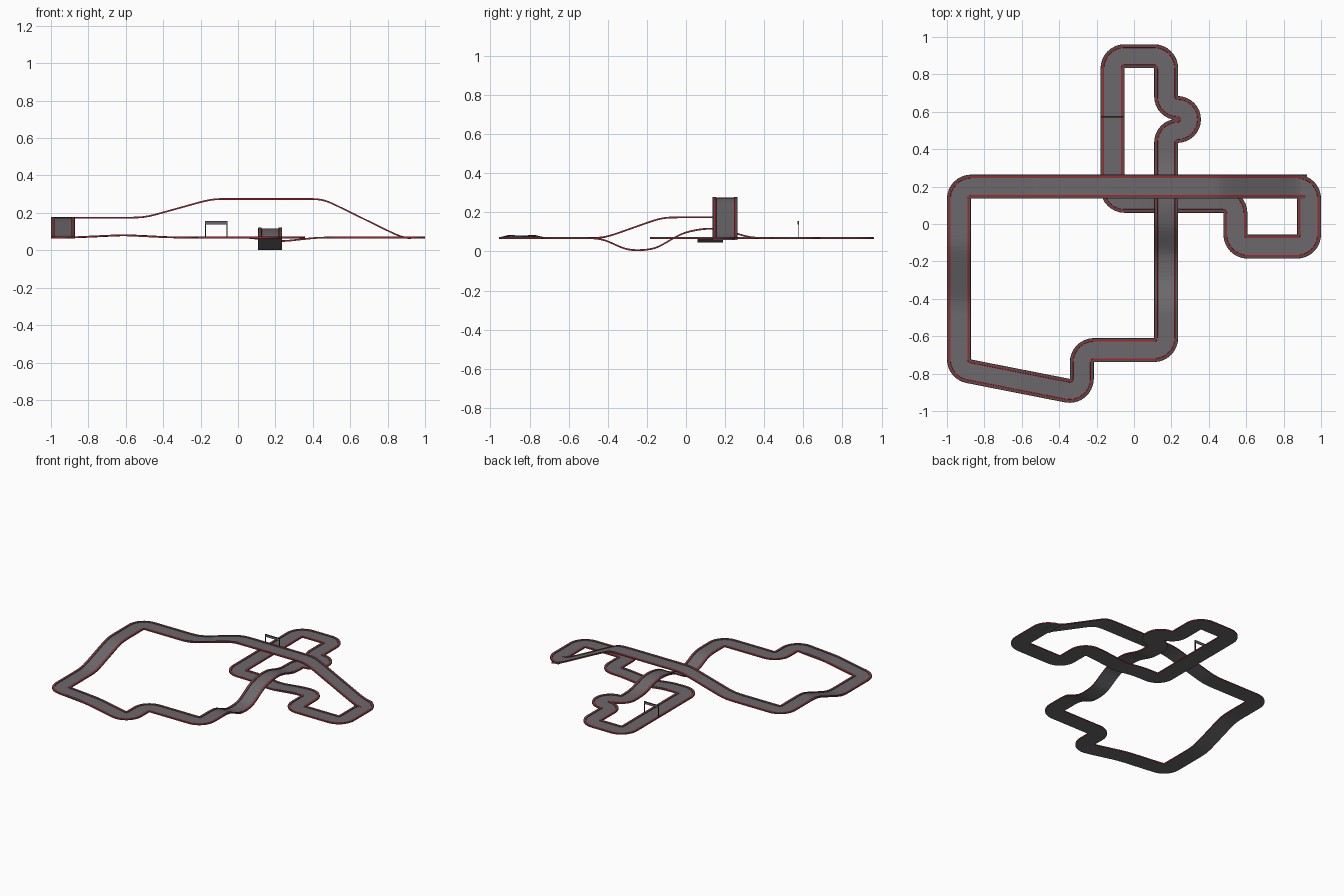
import bpy, bmesh, math
from mathutils import Vector

cube = bpy.data.objects.get("Cube")
if cube:
    bpy.data.objects.remove(cube)


def material(name, rgb):
    m = bpy.data.materials.new(name)
    m.use_nodes = True
    m.diffuse_color = (*rgb, 1)
    m.node_tree.nodes["Principled BSDF"].inputs["Base Color"].default_value = (*rgb, 1)
    return m


ASPHALT = material("asphalt grey", (0.148, 0.14, 0.15))
RED = material("kerb red", (0.42, 0.015, 0.02))
EDGE = material("edge grey", (0.08, 0.08, 0.08))
DARK = material("gate dark", (0.035, 0.035, 0.035))

G, R = 0.069, 0.065      # ground level and corner radius
H = 0.061                # hairpin radius
# Centre line: x, y, z, corner radius
WAY = [
    (0.865, 0.2, G, 0), (0.936, 0.2, G, R), (0.936, -0.121, G, R),
    (0.542, -0.121, G, R), (0.542, 0.124, G, R), (0.43, 0.124, G, 0),
    (0.22, 0.124, 0.046, 0), (0.06, 0.124, G, 0), (-0.115, 0.124, G, R),
    (-0.115, 0.897, G, R), (0.172, 0.897, G, R),
    (0.172, 0.62, G, H), (0.294, 0.62, G, H), (0.294, 0.498, G, H), (0.172, 0.498, G, H),
    (0.172, 0.33, G, 0), (0.172, 0.18, 0.118, 0), (0.172, 0.09, 0.118, 0),
    (0.172, -0.02, 0.096, 0), (0.172, -0.16, 0.01, 0), (0.172, -0.3, 0.004, 0),
    (0.172, -0.43, G, 0), (0.172, -0.674, G, R), (-0.279, -0.674, G, R),
    (-0.279, -0.906, G, R), (-0.61, -0.841, 0.082, 0), (-0.936, -0.777, G, R),
    (-0.936, -0.42, G, 0), (-0.936, -0.12, 0.175, 0), (-0.936, 0.2, 0.175, R),
    (-0.5, 0.2, 0.175, 0), (-0.14, 0.2, 0.275, 0), (0.455, 0.2, 0.275, 0),
    (0.885, 0.2, 0.064, 0), (0.925, 0.2, 0.064, 0),
]


def corner(prev, here, nxt, r):
    """Points of a round corner in plan."""
    p = here.xy
    a, b = (prev.xy - p).normalized(), (nxt.xy - p).normalized()
    half = a.angle(b) / 2
    mid = p + (a + b).normalized() * r / math.sin(half)
    start = p + a * r / math.tan(half) - mid
    sweep = math.pi - 2 * half
    sign = 1 if start.x * (p - mid).y - start.y * (p - mid).x > 0 else -1
    out = []
    for i in range(9):
        t = sign * sweep * i / 8
        c, s = math.cos(t), math.sin(t)
        out.append(Vector((mid.x + start.x * c - start.y * s,
                           mid.y + start.x * s + start.y * c, here.z)))
    return out


def centre_line():
    pts = [Vector(w[:3]) for w in WAY]
    keys = []
    for i, w in enumerate(WAY):
        keys += corner(pts[i - 1], pts[i], pts[i + 1], w[3]) if w[3] else [pts[i]]
    line = [keys[0]]
    for a, b in zip(keys, keys[1:]):
        if (b - a).length < 0.007:
            continue
        n = max(1, round((b - a).length / 0.02))
        line += [a.lerp(b, k / n) for k in range(1, n + 1)]
    # Ease the changes of slope
    for _ in range(8):
        z = [p.z for p in line]
        for i in range(1, len(z) - 1):
            line[i].z = (z[i - 1] + 2 * z[i] + z[i + 1]) / 4
    return line


def sweep(name, line, profile, mats):
    """Sweep a closed section of (offset, height, material index) along a line."""
    bm = bmesh.new()
    rings = []
    for i, p in enumerate(line):
        d = line[min(i + 1, len(line) - 1)].xy - line[max(i - 1, 0)].xy
        n = Vector((-d.y, d.x)).normalized()
        rings.append([bm.verts.new((p.x + n.x * o, p.y + n.y * o, p.z + h))
                      for o, h, _ in profile])
    k = len(profile)
    for a, b in zip(rings, rings[1:]):
        for j in range(k):
            f = bm.faces.new((a[j], a[(j + 1) % k], b[(j + 1) % k], b[j]))
            f.material_index = profile[j][2]
    bm.faces.new(rings[0])
    bm.faces.new(rings[-1])
    bmesh.ops.recalc_face_normals(bm, faces=bm.faces)
    me = bpy.data.meshes.new(name)
    bm.to_mesh(me)
    bm.free()
    for m in mats:
        me.materials.append(m)
    ob = bpy.data.objects.new(name, me)
    bpy.context.collection.objects.link(ob)


# Road with red kerb lines, grey shoulders, red-banded sides and a flat underside
ROAD = [(-0.064, -0.005, 1), (-0.064, 0.001, 2), (-0.063, 0.004, 2), (-0.053, 0.004, 1),
        (-0.046, 0.004, 2), (-0.045, 0, 0), (0.045, 0, 2), (0.046, 0.004, 1),
        (0.053, 0.004, 2), (0.063, 0.004, 2), (0.064, 0.001, 1), (0.064, -0.005, 0)]
sweep("race_track", centre_line(), ROAD, [ASPHALT, RED, EDGE])


def box(name, centre, size, mat):
    bpy.ops.mesh.primitive_cube_add(size=1, location=centre)
    ob = bpy.context.object
    ob.name = name
    ob.scale = size
    ob.data.materials.append(mat)


# Start gate over the straight
for side, x in (("left", -0.059), ("right", -0.174)):
    box("gate_post_" + side, (x, 0.574, 0.11), (0.005, 0.005, 0.09), DARK)
box("gate_beam", (-0.1165, 0.574, 0.146), (0.12, 0.006, 0.014), ASPHALT)
box("gate_cap", (-0.1165, 0.574, 0.155), (0.12, 0.007, 0.004), DARK)
